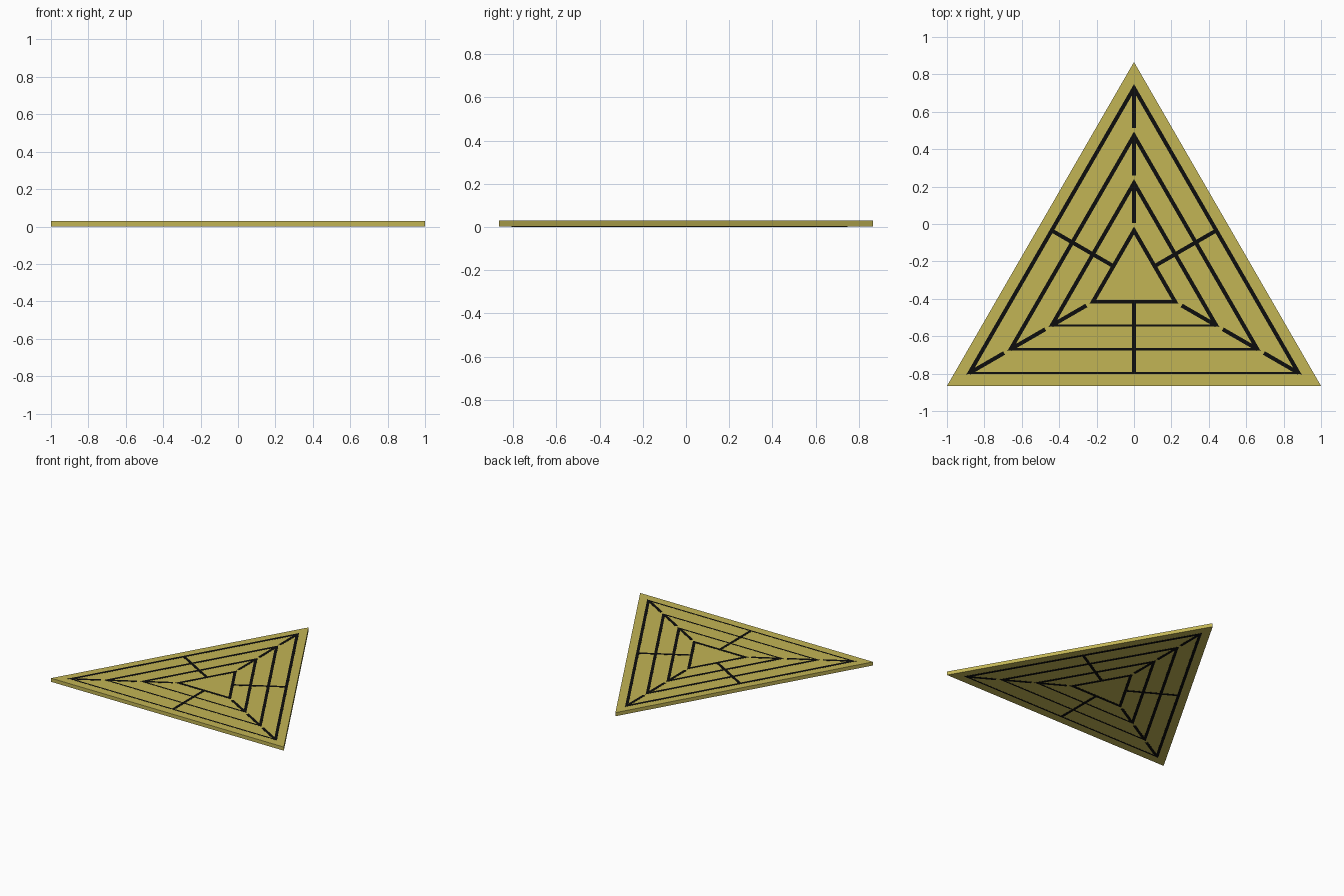
import bpy, bmesh, math
from mathutils import Vector

cube = bpy.data.objects.get("Cube")
if cube:
    bpy.data.objects.remove(cube, do_unlink=True)

THICK = 0.03
SKIN = 0.001          # inlay stands this far proud of the plate
STEP = 0.127          # inradius step between nested triangles
HALF = 0.0105         # half width of an inlay strip
CENTRE = Vector((0, -math.sqrt(3) / 6))


def material(name, rgb):
    mat = bpy.data.materials.new(name)
    mat.use_nodes = True
    mat.diffuse_color = (*rgb, 1)
    bsdf = mat.node_tree.nodes["Principled BSDF"]
    bsdf.inputs["Base Color"].default_value = (*rgb, 1)
    bsdf.inputs["Roughness"].default_value = 0.7
    return mat


def polar(radius, degrees):
    a = math.radians(degrees)
    return CENTRE + Vector((math.cos(a), math.sin(a))) * radius


def prisms(name, outlines, bottom, top, mat):
    """One object made of straight prisms over flat outlines."""
    bm = bmesh.new()
    for outline in outlines:
        face = bm.faces.new([bm.verts.new((p.x, p.y, bottom)) for p in outline])
        up = bmesh.ops.extrude_face_region(bm, geom=[face])
        verts = [g for g in up["geom"] if isinstance(g, bmesh.types.BMVert)]
        bmesh.ops.translate(bm, verts=verts, vec=(0, 0, top - bottom))
    bmesh.ops.recalc_face_normals(bm, faces=bm.faces)
    mesh = bpy.data.meshes.new(name)
    bm.to_mesh(mesh)
    bm.free()
    mesh.materials.append(mat)
    obj = bpy.data.objects.new(name, mesh)
    bpy.context.collection.objects.link(obj)
    return obj


def ring_side(inradius, half, corner):
    """Mitred strip along one side, between two corner directions."""
    inner, outer = 2 * (inradius - half), 2 * (inradius + half)
    return [polar(inner, corner), polar(outer, corner),
            polar(outer, corner + 120), polar(inner, corner + 120)]


def spoke(start, end, degrees):
    """Straight strip running outwards from the centre."""
    a, b = polar(start, degrees), polar(end, degrees)
    side = (b - a).normalized().orthogonal() * HALF
    return [a - side, b - side, b + side, a + side]


gold = material("olive gold", (0.54, 0.46, 0.09))
black = material("black", (0.004, 0.004, 0.004))

# Triangular plate
prisms("plate", [[polar(2 / math.sqrt(3), a) for a in (90, 210, 330)]],
       SKIN, THICK - SKIN, gold)

# Nested triangular inlays, with finer front strips on the larger ones
for k in range(1, 5):
    sides = []
    for corner in (90, 210, 330):
        fine = corner == 210 and k > 1
        sides.append(ring_side(STEP * k, HALF * (0.55 if fine else 1), corner))
    prisms(f"triangle_inlay_{k}", sides, 0, THICK, black)

# Spokes between the triangles, to corners and to side middles
corner_spokes, side_spokes = [], []
for k in range(1, 4):
    for corner in (90, 210, 330):
        corner_spokes.append(spoke(2 * STEP * k + 0.04, 2 * STEP * (k + 1), corner))
        side_spokes.append(spoke(STEP * k, STEP * (k + 1), corner + 60))
prisms("corner_spokes", corner_spokes, 0, THICK, black)
prisms("side_spokes", side_spokes, 0, THICK, black)
